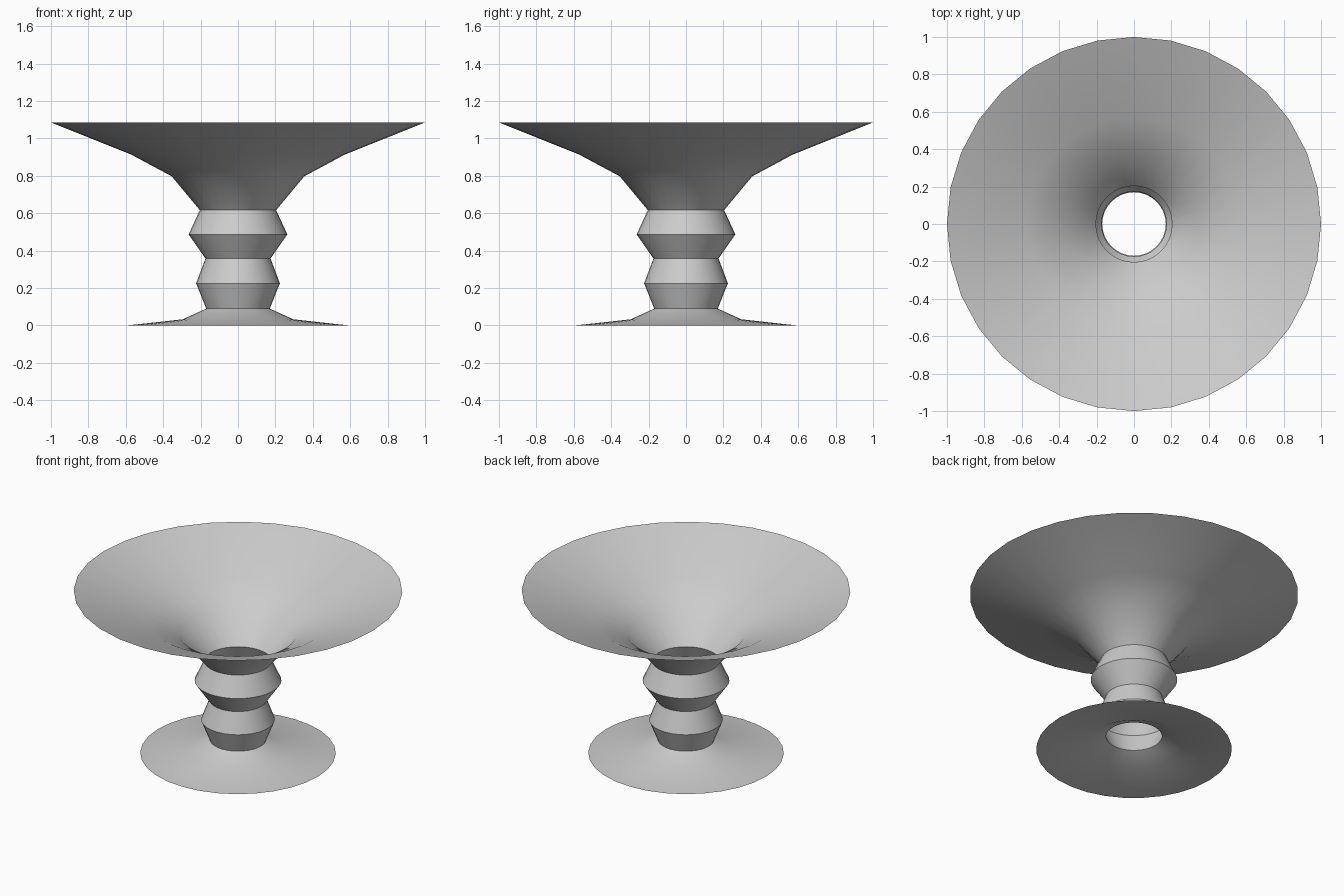
import bpy, bmesh
from math import cos, sin, tau, radians

if "Cube" in bpy.data.objects:
    bpy.data.objects.remove(bpy.data.objects["Cube"])

SIDES = 32


def lathe(name, profile):
    """Revolve an open (radius, height) profile, listed bottom to top, about z."""
    bm = bmesh.new()
    rings = [[bm.verts.new((r * cos(tau * i / SIDES), r * sin(tau * i / SIDES), z))
              for i in range(SIDES)] for r, z in profile]
    for low, high in zip(rings, rings[1:]):
        for i in range(SIDES):
            j = (i + 1) % SIDES
            bm.faces.new((low[i], low[j], high[j], high[i]))
    mesh = bpy.data.meshes.new(name)
    bm.to_mesh(mesh)
    bm.free()
    obj = bpy.data.objects.new(name, mesh)
    bpy.context.collection.objects.link(obj)
    bpy.ops.object.select_all(action='DESELECT')
    obj.select_set(True)
    bpy.context.view_layer.objects.active = obj
    bpy.ops.object.shade_smooth_by_angle(angle=radians(30))


# Flared foot, open in the middle
lathe("foot", [(0.595, 0.0), (0.295, 0.033), (0.17, 0.09)])

# Stem with two sharp-edged bulges
lathe("stem", [(0.17, 0.09), (0.224, 0.225), (0.174, 0.358),
               (0.264, 0.487), (0.204, 0.617)])

# Wide thin bowl, open at the bottom
lathe("bowl", [(0.204, 0.617), (0.355, 0.798), (0.57, 0.913), (1.0, 1.085)])
